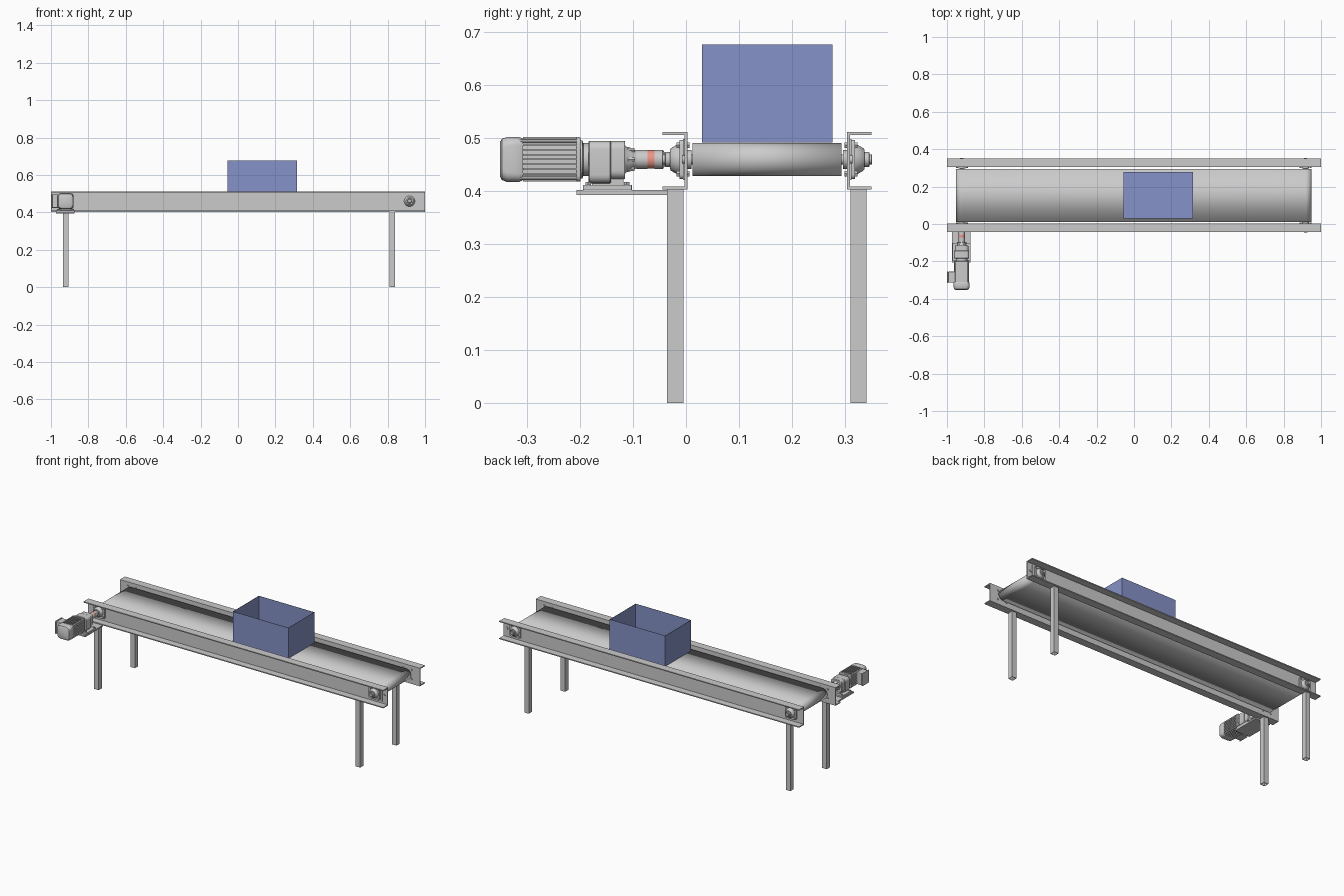
import bpy, bmesh, math
from mathutils import Vector

if "Cube" in bpy.data.objects:
    bpy.data.objects.remove(bpy.data.objects["Cube"])

MID_Y = 0.1535           # middle plane between the two side channels
CZ = 0.46                # height of every shaft
DRIVE_X, TAIL_X = -0.92, 0.917


def material(name, rgb):
    m = bpy.data.materials.new(name)
    m.diffuse_color = (*rgb, 1)
    m.use_nodes = True
    m.node_tree.nodes["Principled BSDF"].inputs["Base Color"].default_value = m.diffuse_color
    return m


def finish(name, bm, smooth=False, mat=None, wall=0, bevel=0):
    bmesh.ops.recalc_face_normals(bm, faces=bm.faces[:])
    me = bpy.data.meshes.new(name)
    bm.to_mesh(me)
    bm.free()
    ob = bpy.data.objects.new(name, me)
    bpy.context.collection.objects.link(ob)
    if mat:
        me.materials.append(mat)
    if wall:
        s = ob.modifiers.new("wall", 'SOLIDIFY')
        s.thickness, s.offset = wall, -1
    if bevel:
        b = ob.modifiers.new("bevel", 'BEVEL')
        b.width, b.segments = bevel, 2
    if smooth:
        bpy.ops.object.select_all(action='DESELECT')
        ob.select_set(True)
        bpy.context.view_layer.objects.active = ob
        bpy.ops.object.shade_smooth_by_angle(angle=math.radians(35))
    return ob


def prism(name, pts, axis, a, b, caps=True, **kw):
    """Extrude a 2D outline along x (points are y,z), y (x,z) or z (x,y)."""
    k = 'xyz'.index(axis)
    bm = bmesh.new()
    rings = []
    for d in (a, b):
        ring = []
        for p in pts:
            co = list(p)
            co.insert(k, d)
            ring.append(bm.verts.new(co))
        rings.append(ring)
    n = len(pts)
    for i in range(n):
        j = (i + 1) % n
        bm.faces.new((rings[0][i], rings[0][j], rings[1][j], rings[1][i]))
    if caps:
        bm.faces.new(rings[0])
        bm.faces.new(rings[1])
    return finish(name, bm, **kw)


def box(name, x0, x1, y0, y1, z0, z1, **kw):
    return prism(name, [(x0, y0), (x1, y0), (x1, y1), (x0, y1)], 'z', z0, z1, **kw)


def lathe(name, cx, prof, cz=CZ, n=32, **kw):
    """Turn (y, radius) steps round an axis parallel to y."""
    bm = bmesh.new()
    rings = [[bm.verts.new((cx + r * math.cos(2 * math.pi * i / n), y,
                            cz + r * math.sin(2 * math.pi * i / n))) for i in range(n)]
             for y, r in prof]
    for p, q in zip(rings, rings[1:]):
        for i in range(n):
            j = (i + 1) % n
            bm.faces.new((p[i], p[j], q[j], q[i]))
    bm.faces.new(rings[0])
    bm.faces.new(rings[-1])
    return finish(name, bm, smooth=n > 8, **kw)


def rounded(cx, cz, hx, hz, r, n=5):
    pts = []
    for k, (sx, sz) in enumerate(((1, 1), (-1, 1), (-1, -1), (1, -1))):
        for i in range(n + 1):
            t = (k + i / n) * math.pi / 2
            pts.append((cx + sx * (hx - r) + r * math.cos(t), cz + sz * (hz - r) + r * math.sin(t)))
    return pts


blue = material("crate_blue", (0.24, 0.29, 0.58))
red = material("coupling_red", (0.85, 0.30, 0.24))

# Side channels, legs: s = -1 is the front side, +1 the back side
for s, side in ((-1, "front"), (1, "back")):
    Y = lambda d: MID_Y + s * d          # d = distance outwards from the middle
    t = 0.006
    channel = [(0.1505, 0.403), (0.1975, 0.403), (0.1975, 0.403 + t), (0.1505 + t, 0.403 + t),
               (0.1505 + t, 0.512 - t), (0.1975, 0.512 - t), (0.1975, 0.512), (0.1505, 0.512)]
    prism(side + "_channel", [(Y(d), z) for d, z in channel], 'x', -1, 1)
    for x, end in ((DRIVE_X, "drive"), (0.825, "tail")):
        y0, y1 = (-0.036, -0.005) if s < 0 else (0.311, 0.341)
        prism(f"{side}_{end}_leg", [(x - .015, y0), (x + .015, y0), (x + .015, y1), (x - .015, y1)],
              'z', 0, 0.403, caps=False, wall=0.003)

    # Four-bolt flange bearings
    for cx, end in ((DRIVE_X, "drive"), (TAIL_X, "tail")):
        n = f"{side}_{end}"
        prism(n + "_bearing_flange", rounded(cx, CZ, .037, .037, .009), 'y', Y(.1565), Y(.166), smooth=True)
        lathe(n + "_bearing_housing", cx, [(Y(.165), .029), (Y(.172), .027), (Y(.182), .021), (Y(.1835), .019)])
        lathe(n + "_bearing_collar", cx, [(Y(.183), .014), (Y(.192), .014), (Y(.193), .013)])
        lathe(n + "_bearing_inner_ring", cx, [(Y(.1505), .018), (Y(.1435), .018), (Y(.143), .017)])
        for sx in (-1, 1):
            for sz in (-1, 1):
                lathe(n + "_bearing_bolt", cx + sx * .027, [(Y(.166), .006), (Y(.171), .006)],
                      CZ + sz * .027, 6)
                lathe(n + "_bearing_nut", cx + sx * .027, [(Y(.1505), .006), (Y(.1465), .006)],
                      CZ + sz * .027, 6)
    # Belt tension plate and screw end at the tail
    box(side + "_tension_plate", .872, .966, *sorted((Y(.156), Y(.1595))), .421, .499)
    lathe(side + "_tension_bolt", .977, [(Y(.156), .008), (Y(.161), .008)], n=16)

# Rollers with their shafts
for cx, end in ((DRIVE_X, "drive"), (TAIL_X, "tail")):
    lathe(end + "_roller", cx, [(.0135, .026), (.0165, .0295), (.290, .0295), (.293, .026)])
    lathe(end + "_shaft", cx, [(-.045, .0085), (-.044, .0095), (.351, .0095), (.352, .0085)], n=24)

# Endless belt
loop = []
for cx, a0 in ((TAIL_X, -90), (DRIVE_X, 90)):
    for i in range(25):
        a = math.radians(a0 + i * 7.5)
        loop.append((cx + .0315 * math.cos(a), CZ + .0315 * math.sin(a)))
prism("belt", loop, 'y', .012, .294, caps=False, wall=.002, smooth=True)

# Open crate riding on the belt
bm = bmesh.new()
bmesh.ops.create_cube(bm, size=1)
for v in bm.verts:
    v.co = Vector((v.co.x * .37 + .13, v.co.y * .247 + .1535, v.co.z * .185 + .5845))
bm.normal_update()
bmesh.ops.delete(bm, geom=[f for f in bm.faces if f.normal.z > .9], context='FACES_ONLY')
top = finish("crate", bm, mat=blue, wall=.002)

# Motor mounting plate
MX = -0.922
box("motor_plate", -.974, -.874, -.207, -.036, .393, .402)

# Shaft coupling: two hubs and a soft red insert
lathe("coupling_hub_shaft_side", MX, [(-.0595, .018), (-.044, .018), (-.040, .013), (-.034, .013)])
lathe("coupling_insert", MX, [(-.073, .0175), (-.0592, .0175)], mat=red)
lathe("coupling_hub_motor_side", MX, [(-.094, .018), (-.0728, .018)])

# Gear unit
lathe("gear_output_neck", MX, [(-.118, .030), (-.112, .024), (-.104, .022), (-.100, .019), (-.093, .017)])
for i in range(6):
    a = i * math.pi / 3
    lathe("gear_neck_bolt", MX + .021 * math.cos(a), [(-.110, .0045), (-.097, .0045)],
          CZ + .021 * math.sin(a), 6)
prism("gear_case_front", rounded(MX, .459, .036, .036, .016), 'y', -.144, -.115, smooth=True, bevel=.002)
prism("gear_case_rear", rounded(MX, .455, .041, .040, .016), 'y', -.184, -.142, smooth=True, bevel=.002)
box("gear_foot", -.970, -.874, -.195, -.102, .402, .412, bevel=.002)
box("gear_foot_web", -.945, -.899, -.178, -.118, .411, .43)
for x in (-.961, -.883):
    for y in (-.185, -.112):
        ob = prism("foot_bolt", [(x + .006 * math.cos(i * math.pi / 3), y + .006 * math.sin(i * math.pi / 3))
                                 for i in range(6)], 'z', .411, .417)
lathe("motor_adapter", MX, [(-.203, .036), (-.196, .036), (-.194, .031), (-.183, .031)])

# Motor: end shield, finned body, fan cover, terminal box
prism("motor_end_shield", rounded(MX, CZ, .041, .042, .012), 'y', -.207, -.199, smooth=True, bevel=.002)
prism("motor_body", rounded(MX, CZ, .037, .038, .012), 'y', -.313, -.205, smooth=True)
for i in range(7):
    d = (i - 3) * .009
    for s in (-1, 1):
        z = CZ + s * .039
        box("motor_fin", MX + d - .0015, MX + d + .0015, -.308, -.206, z - .003, z + .003)
        x = MX + s * .038
        box("motor_side_fin", x - .003, x + .003, -.308, -.206, CZ + d - .0015, CZ + d + .0015)
bm = bmesh.new()
rings = []
for y, h, r in ((-.309, .040, .014), (-.316, .0425, .016), (-.338, .0425, .018), (-.348, .039, .020),
                (-.352, .032, .018)):
    rings.append([bm.verts.new((x, y, z)) for x, z in rounded(MX, CZ, h, h, r)])
for p, q in zip(rings, rings[1:]):
    for i in range(len(p)):
        j = (i + 1) % len(p)
        bm.faces.new((p[i], p[j], q[j], q[i]))
bm.faces.new(rings[0])
bm.faces.new(rings[-1])
finish("motor_fan_cover", bm, smooth=True)
for sx in (-1, 1):
    for sz in (-1, 1):
        lathe("motor_tie_bolt", MX + sx * .035, [(-.315, .004), (-.203, .004)], CZ + sz * .035, 8)
box("terminal_box", -.994, -.955, -.313, -.255, .424, .496, bevel=.004)
box("terminal_box_lid", -1.0, -.993, -.315, -.253, .421, .499, bevel=.003)
